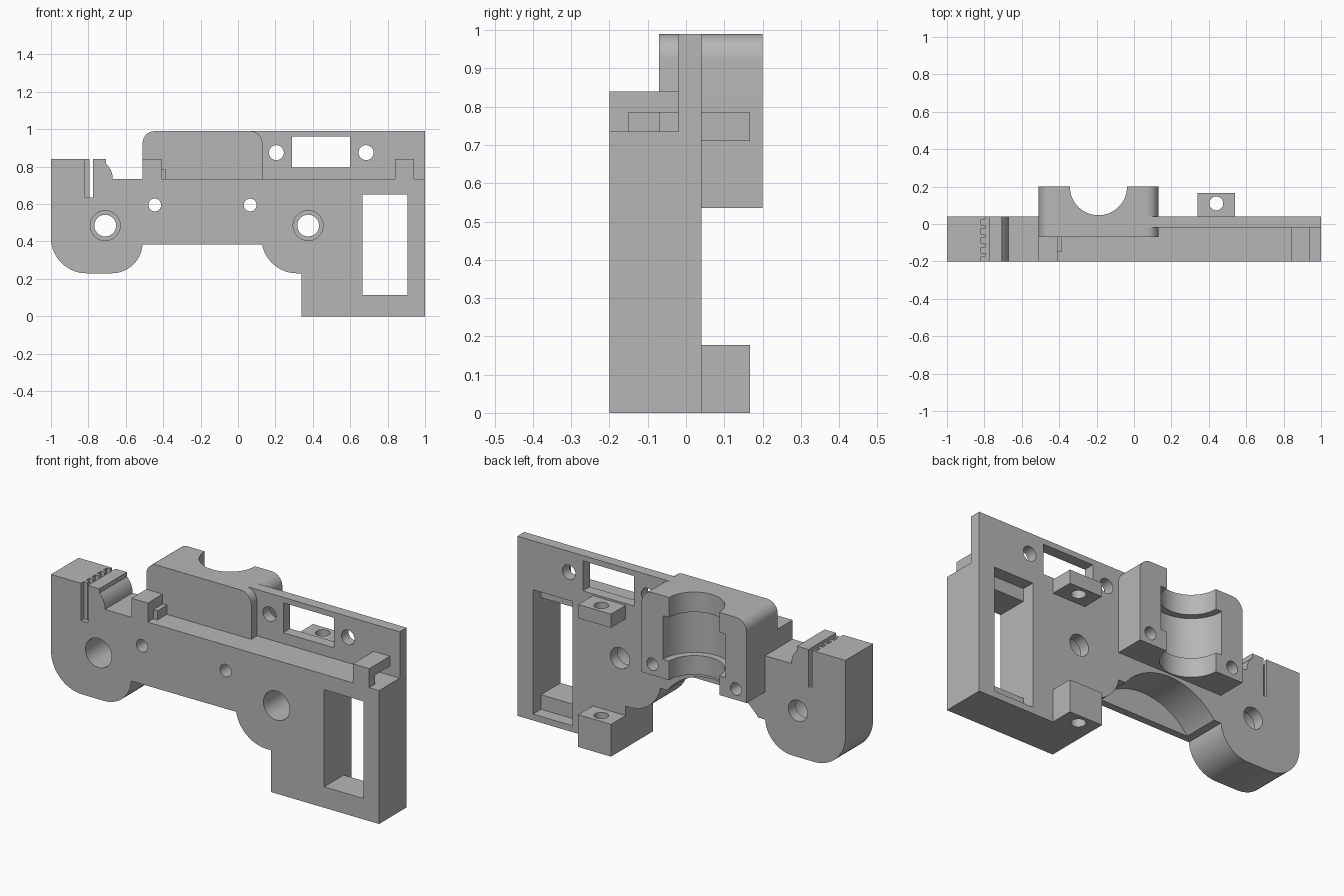
import bpy, bmesh, math
from mathutils import Matrix, Vector

if "Cube" in bpy.data.objects:
    bpy.data.objects.remove(bpy.data.objects["Cube"], do_unlink=True)

grey = bpy.data.materials.new("light_grey_plastic")
grey.use_nodes = True
colour = (0.47, 0.47, 0.47, 1)
grey.diffuse_color = colour
grey.node_tree.nodes["Principled BSDF"].inputs["Base Color"].default_value = colour


def finish(name, bm):
    bmesh.ops.recalc_face_normals(bm, faces=bm.faces)
    mesh = bpy.data.meshes.new(name)
    bm.to_mesh(mesh)
    bm.free()
    mesh.materials.append(grey)
    obj = bpy.data.objects.new(name, mesh)
    bpy.context.collection.objects.link(obj)
    return obj


def box(name, x, y, z):
    bm = bmesh.new()
    size = Vector((x[1] - x[0], y[1] - y[0], z[1] - z[0]))
    mid = Vector((sum(x), sum(y), sum(z))) / 2
    bmesh.ops.create_cube(bm, size=1, matrix=Matrix.Translation(mid) @ Matrix.Diagonal(size).to_4x4())
    return finish(name, bm)


def cylinder(name, centre, r, span, axis="Y"):
    """Round bar along Y (centre is x, z) or along Z (centre is x, y)."""
    bm = bmesh.new()
    mid = sum(span) / 2
    if axis == "Y":
        place = Matrix.Translation((centre[0], mid, centre[1])) @ Matrix.Rotation(math.pi / 2, 4, "X")
    else:
        place = Matrix.Translation((centre[0], centre[1], mid))
    bmesh.ops.create_cone(bm, cap_ends=True, segments=64, radius1=r, radius2=r,
                          depth=span[1] - span[0], matrix=place)
    return finish(name, bm)


def arc(cx, cz, r, start, end, steps=14):
    angles = [math.radians(start + (end - start) * i / steps) for i in range(steps + 1)]
    return [(cx + r * math.cos(a), cz + r * math.sin(a)) for a in angles]


def extrude(name, points, y):
    """Extrude an x-z outline along y."""
    bm = bmesh.new()
    face = bm.faces.new([bm.verts.new((px, y[0], pz)) for px, pz in points])
    moved = bmesh.ops.extrude_face_region(bm, geom=[face])["geom"]
    verts = [v for v in moved if isinstance(v, bmesh.types.BMVert)]
    bmesh.ops.translate(bm, verts=verts, vec=(0, y[1] - y[0], 0))
    return finish(name, bm)


def cut(obj, cutters):
    bpy.context.view_layer.objects.active = obj
    for cutter in cutters:
        mod = obj.modifiers.new("cut", "BOOLEAN")
        mod.operation, mod.solver, mod.object = "DIFFERENCE", "EXACT", cutter
        bpy.ops.object.modifier_apply(modifier=mod.name)


FRONT, SEAM, BACK, TOP, SHELF = -0.2, -0.02, 0.04, 0.99, 0.735
THROUGH = (-0.5, 0.5)

# Main body with rounded lobes and the raised belt clip
outline = [(-1, 0.84)] + arc(-0.81, 0.42, 0.19, 180, 270)
outline += arc(-0.675, 0.395, 0.165, 270, 356)
outline += arc(0.315, 0.42, 0.19, 190.6, 270)
outline += [(0.34, 0.23), (0.34, 0), (1, 0), (1, SHELF), (-0.67, SHELF)]
outline += arc(-0.78, 0.735, 0.11, 8, 47, 8) + [(-0.705, 0.84)]
body = extrude("main_body", outline, (FRONT, BACK))

# Back plate standing above the shelf
plate = box("back_plate", (0.05, 1), (SEAM, BACK), (SHELF, TOP))

# Bearing holder with rounded top corners
corner = 0.065
holder_outline = [(-0.51, 0.535), (0.13, 0.535)]
holder_outline += arc(0.13 - corner, TOP - corner, corner, 0, 90)
holder_outline += arc(-0.51 + corner, TOP - corner, corner, 90, 180)
holder = extrude("bearing_holder", holder_outline, (-0.07, 0.2))

# Tabs on the shelf
left_tab = box("left_tab", (-0.51, -0.41), (FRONT, -0.07), (SHELF, 0.84))
box("left_tab_tongue", (-0.41, -0.385), (-0.15, -0.07), (SHELF, 0.785))
right_tab = box("right_tab", (0.84, 0.94), (FRONT, SEAM), (SHELF, 0.84))

# Screw blocks on the back
upper_block = box("upper_screw_block", (0.34, 0.54), (BACK, 0.167), (0.71, 0.785))
lower_block = box("lower_screw_block", (0.34, 0.54), (BACK, 0.167), (0, 0.178))

# Cutters for the body: motor hollow, side window with its rear pocket
body_cuts = [
    cylinder("motor_hollow", (-0.19, 0.17), 0.35, (-0.16, 0.3)),
    box("side_window", (0.665, 0.905), THROUGH, (0.115, 0.65)),
    box("window_pocket", (0.665, 0.905), (-0.03, 0.3), (0.035, 0.72)),
    box("belt_slot", (-0.795, -0.775), THROUGH, (0.635, 1)),
]
# Large stepped holes
for hx in (-0.71, 0.375):
    body_cuts.append(cylinder("rod_hole", (hx, 0.485), 0.058, THROUGH))
    body_cuts.append(cylinder("rod_counterbore", (hx, 0.485), 0.08, (-0.5, -0.02)))
# Belt teeth
for i in range(5):
    y = FRONT + 0.05 * i
    body_cuts.append(box("belt_tooth", (-0.817, -0.785), (y - 0.005, y + 0.025), (0.635, 1)))

# Cutters shared by the body and the bearing holder
shared_cuts = [cylinder("screw_hole", (hx, 0.595), 0.034, THROUGH) for hx in (-0.445, 0.065)]
shared_cuts.append(cylinder("bearing_pocket", (-0.19, 0.2), 0.19, (0.64, 0.88), "Z"))
shaft = cylinder("shaft_bore", (-0.19, 0.2), 0.153, (0.4, 1.2), "Z")

# Cutters for the plate, blocks and tabs
plate_cuts = [box("switch_window", (0.29, 0.6), THROUGH, (0.795, 0.96))]
plate_cuts += [cylinder("plate_hole", (hx, 0.875), 0.04, THROUGH) for hx in (0.205, 0.685)]
block_hole = cylinder("block_hole", (0.44, 0.11), 0.037, (-0.2, 1.2), "Z")
tab_hole = box("tab_opening", (0.8, 0.96), (-0.15, 0.1), (0.7, 0.785))

cut(body, body_cuts + shared_cuts)
cut(holder, shared_cuts + [shaft])
cut(plate, plate_cuts)
cut(upper_block, [block_hole])
cut(lower_block, [block_hole])
cut(right_tab, [tab_hole])

for cutter in body_cuts + shared_cuts + plate_cuts + [shaft, block_hole, tab_hole]:
    bpy.data.objects.remove(cutter, do_unlink=True)

# Smooth the round surfaces and keep the edges sharp
bpy.ops.object.select_all(action="DESELECT")
for obj in (body, holder, plate, upper_block, lower_block):
    obj.select_set(True)
bpy.context.view_layer.objects.active = body
bpy.ops.object.shade_smooth_by_angle(angle=math.radians(30))
